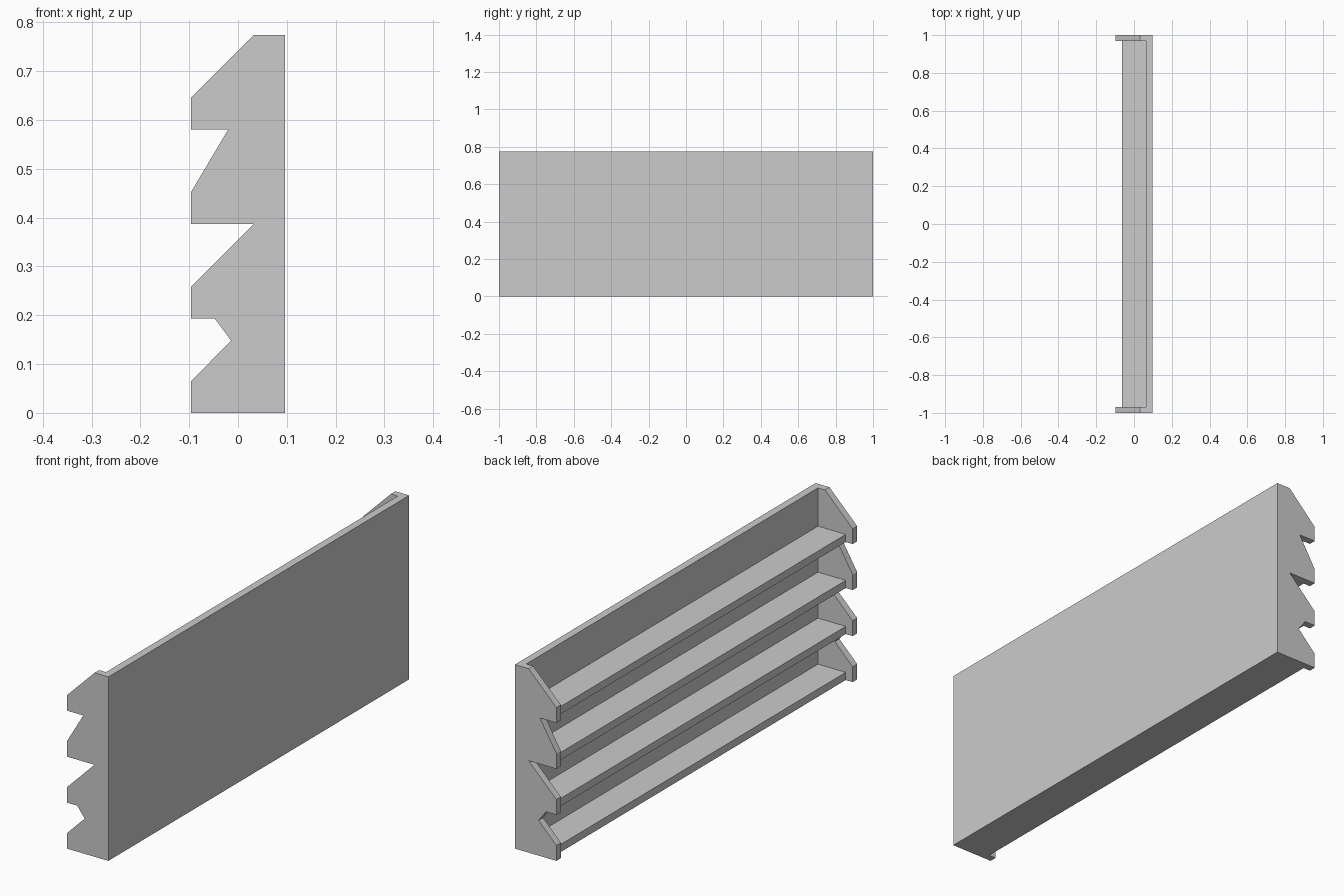
import bpy, bmesh

if "Cube" in bpy.data.objects:
    bpy.data.objects.remove(bpy.data.objects["Cube"])

U = 1 / 31            # board thickness, the module of the whole piece
HEIGHT = 24 * U
HALF_D = 3 * U        # half depth in x
INNER = 1 - 0.03      # inner face of the end panels in y


def extrude_profile(name, points, y0, y1):
    """Extrude an (x, z) outline along y."""
    bm = bmesh.new()
    face = bm.faces.new([bm.verts.new((x, y0, z)) for x, z in points])
    ext = bmesh.ops.extrude_face_region(bm, geom=[face])
    moved = [v for v in ext["geom"] if isinstance(v, bmesh.types.BMVert)]
    bmesh.ops.translate(bm, verts=moved, vec=(0, y1 - y0, 0))
    bmesh.ops.recalc_face_normals(bm, faces=bm.faces)
    mesh = bpy.data.meshes.new(name)
    bm.to_mesh(mesh)
    bm.free()
    obj = bpy.data.objects.new(name, mesh)
    bpy.context.collection.objects.link(obj)
    return obj


def board(name, x0, x1, z0, z1):
    """Straight board running between the end panels."""
    return extrude_profile(name, [(x0, z0), (x1, z0), (x1, z1), (x0, z1)],
                           -INNER, INNER)


# Notched end panels
outline = [
    (HALF_D, 0), (HALF_D, HEIGHT), (U, HEIGHT),
    (-HALF_D, 20 * U), (-HALF_D, 18 * U), (-0.02, 18 * U),
    (-HALF_D, 14 * U), (-HALF_D, 12 * U), (U, 12 * U),
    (-HALF_D, 8 * U), (-HALF_D, 6 * U), (-0.048, 6 * U), (-0.014, 0.148),
    (-HALF_D, 2 * U), (-HALF_D, 0),
]
extrude_profile("end_panel_front", outline, -1, -INNER)
extrude_profile("end_panel_back", outline, INNER, 1)

# Backing board
board("backing_board", 2 * U, HALF_D, 0, HEIGHT)

# Four shelves
for i in range(4):
    z = 6 * U * i
    board(f"shelf_{i + 1}", -2 * U, 2 * U, z, z + U)
